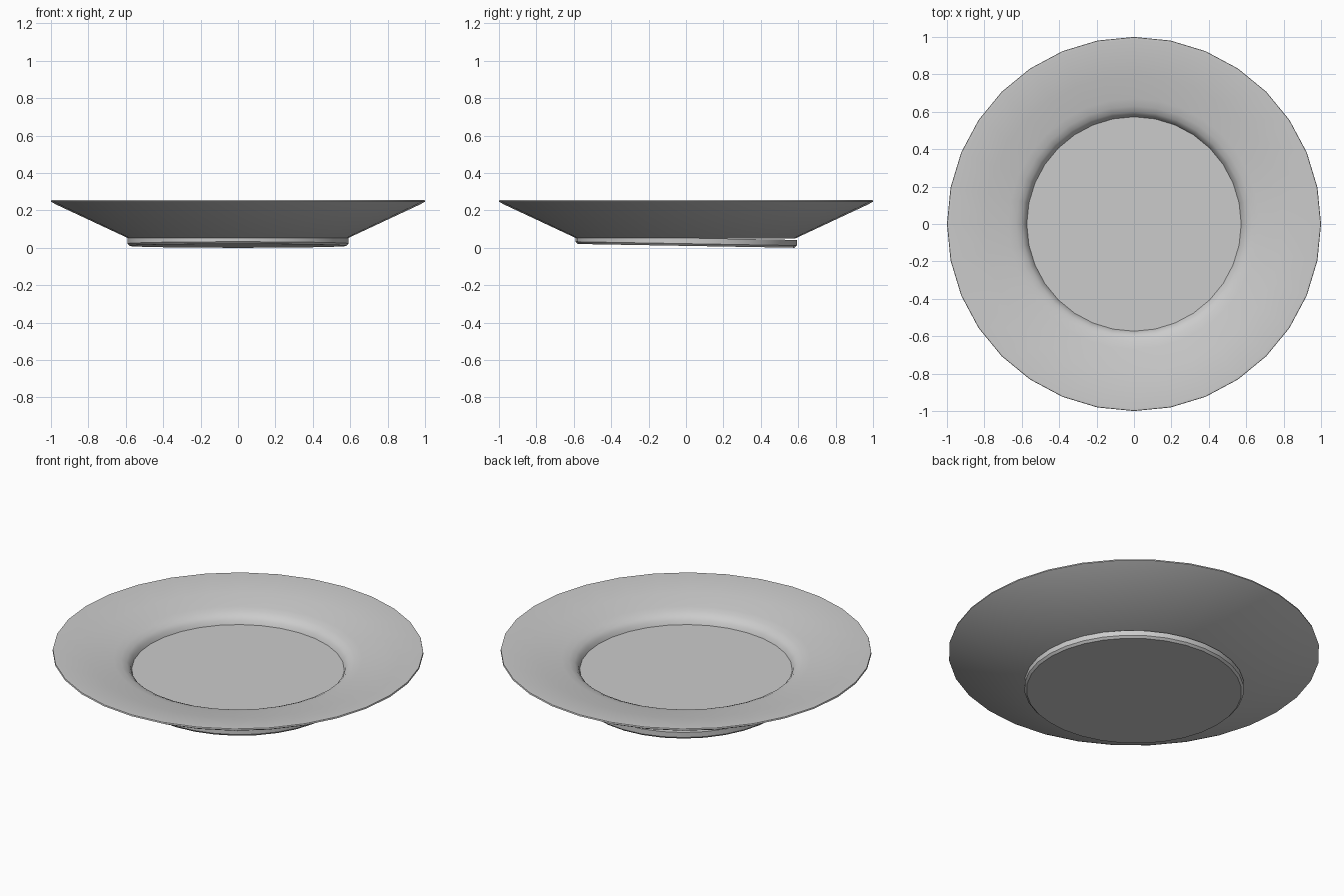
import bpy, bmesh, math

if "Cube" in bpy.data.objects:
    bpy.data.objects.remove(bpy.data.objects["Cube"])

SIDES = 32


def lathe(name, profile, tilt=0.0, sharp=35):
    """Revolve an (r, z) profile around z; radius 0 becomes a pole."""
    bm = bmesh.new()
    rings = []
    for r, z in profile:
        if r == 0:
            rings.append([bm.verts.new((0, 0, z))] * SIDES)
        else:
            rings.append([bm.verts.new((r * math.cos(math.tau * i / SIDES),
                                        r * math.sin(math.tau * i / SIDES), z))
                          for i in range(SIDES)])
    for a, b in zip(rings, rings[1:]):
        for i in range(SIDES):
            j = (i + 1) % SIDES
            bm.faces.new(dict.fromkeys((a[i], a[j], b[j], b[i])))
    bmesh.ops.recalc_face_normals(bm, faces=bm.faces)
    mesh = bpy.data.meshes.new(name)
    bm.to_mesh(mesh)
    bm.free()
    obj = bpy.data.objects.new(name, mesh)
    obj.rotation_euler.x = tilt
    bpy.context.collection.objects.link(obj)
    bpy.context.view_layer.objects.active = obj
    obj.select_set(True)
    bpy.ops.object.shade_smooth_by_angle(angle=math.radians(sharp))
    obj.select_set(False)
    return obj


# Dish: underside, rim, sloping border, rounded step and flat well
lathe("plate_dish", [
    (0, 0.05), (0.585, 0.05), (0.97, 0.23), (1.0, 0.246), (0.998, 0.254),
    (0.985, 0.255), (0.80, 0.227), (0.67, 0.206), (0.63, 0.197),
    (0.60, 0.183), (0.582, 0.165), (0.573, 0.142), (0, 0.142)])

# Foot: shallow disc, leaning very slightly to the back
lathe("plate_foot", [
    (0, 0.01), (0.58, 0.01), (0.592, 0.022), (0.592, 0.052), (0, 0.052)],
    tilt=math.radians(-1))
